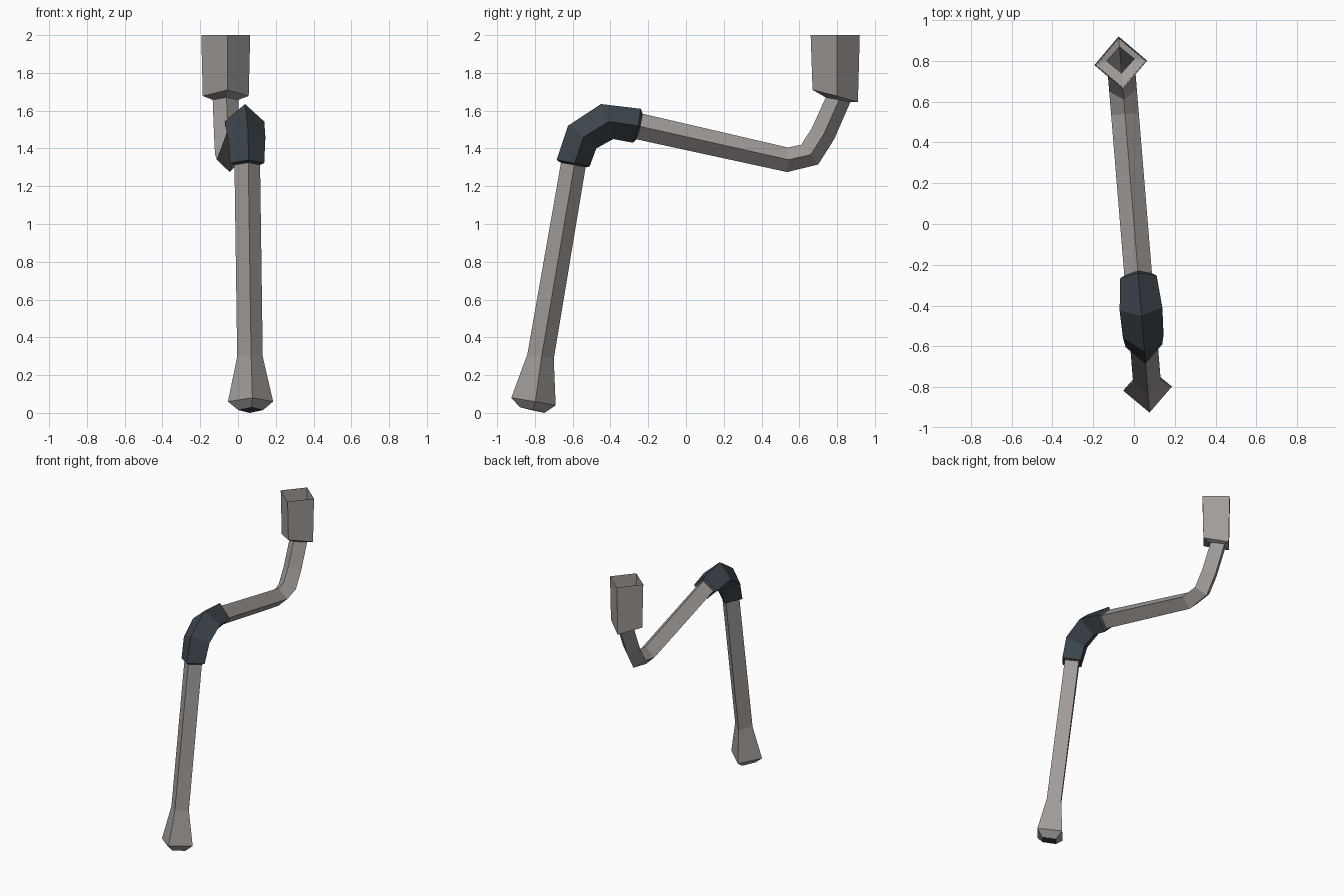
import bpy, bmesh, math
from mathutils import Vector

if "Cube" in bpy.data.objects:
    bpy.data.objects.remove(bpy.data.objects["Cube"])


def material(name, rgb):
    m = bpy.data.materials.new(name)
    m.diffuse_color = (*rgb, 1)
    m.use_nodes = True
    m.node_tree.nodes["Principled BSDF"].inputs["Base Color"].default_value = m.diffuse_color
    return m


grey = material("warm grey metal", (0.36, 0.335, 0.32))
dark = material("dark slate", (0.047, 0.061, 0.073))

# The whole bent tube lies in one vertical plane, turned slightly about z
TURN = math.radians(4.7)
along = Vector((-math.sin(TURN), math.cos(TURN), 0))
across = Vector((math.cos(TURN), math.sin(TURN), 0))


def loft(name, rings, mat, cap=False):
    """Diamond sections: two in-plane corners (y, z) and a sideways half width."""
    bm = bmesh.new()
    loops = []
    for (y0, z0), (y1, z1), w in rings:
        a = along * (y0 / math.cos(TURN)) + Vector((0, 0, z0))
        b = along * (y1 / math.cos(TURN)) + Vector((0, 0, z1))
        mid = (a + b) / 2
        loops.append([bm.verts.new(p) for p in (a, mid - across * w, b, mid + across * w)])
    for low, high in zip(loops, loops[1:]):
        for i in range(4):
            j = (i + 1) % 4
            bm.faces.new((low[i], low[j], high[j], high[i]))
    if cap:
        f = bm.faces.new(loops[0][::-1])
        f.material_index = 1
    me = bpy.data.meshes.new(name)
    bm.to_mesh(me)
    bm.free()
    me.materials.append(mat)
    me.materials.append(dark)
    ob = bpy.data.objects.new(name, me)
    bpy.context.collection.objects.link(ob)
    return ob


T = 0.068  # tube half width
ankle = ((-0.84, 0.31), (-0.70, 0.285), T)
neck = ((0.74, 1.67), (0.87, 1.645), T)

# Flared foot with a dark end face
loft("foot", [((-0.88, 0.03), (-0.75, 0.0), 0.066),
              ((-0.925, 0.08), (-0.69, 0.04), 0.12), ankle], grey, cap=True)

# Bent tube from foot to socket
loft("bent_tube", [ankle,
                   ((-0.66, 1.335), (-0.53, 1.31), T),
                   ((-0.60, 1.49), (-0.49, 1.42), T),
                   ((-0.44, 1.60), (-0.39, 1.475), T),
                   ((-0.235, 1.585), (-0.27, 1.45), T),
                   ((0.54, 1.405), (0.535, 1.275), T),
                   ((0.61, 1.42), (0.70, 1.315), T),
                   ((0.665, 1.505), (0.785, 1.45), T), neck], grey)

# Dark sleeve around the upper bend, tapered to the tube at both ends
loft("elbow_sleeve", [((-0.665, 1.325), (-0.525, 1.30), T),
                      ((-0.685, 1.34), (-0.51, 1.305), 0.09),
                      ((-0.625, 1.52), (-0.475, 1.40), 0.1),
                      ((-0.45, 1.635), (-0.385, 1.45), 0.105),
                      ((-0.24, 1.61), (-0.28, 1.43), 0.09),
                      ((-0.23, 1.585), (-0.265, 1.445), T)], dark)

# Wide open socket at the top
loft("top_socket", [neck, ((0.67, 1.71), (0.91, 1.645), 0.122),
                    ((0.66, 2.0), (0.92, 2.0), 0.13)], grey)
